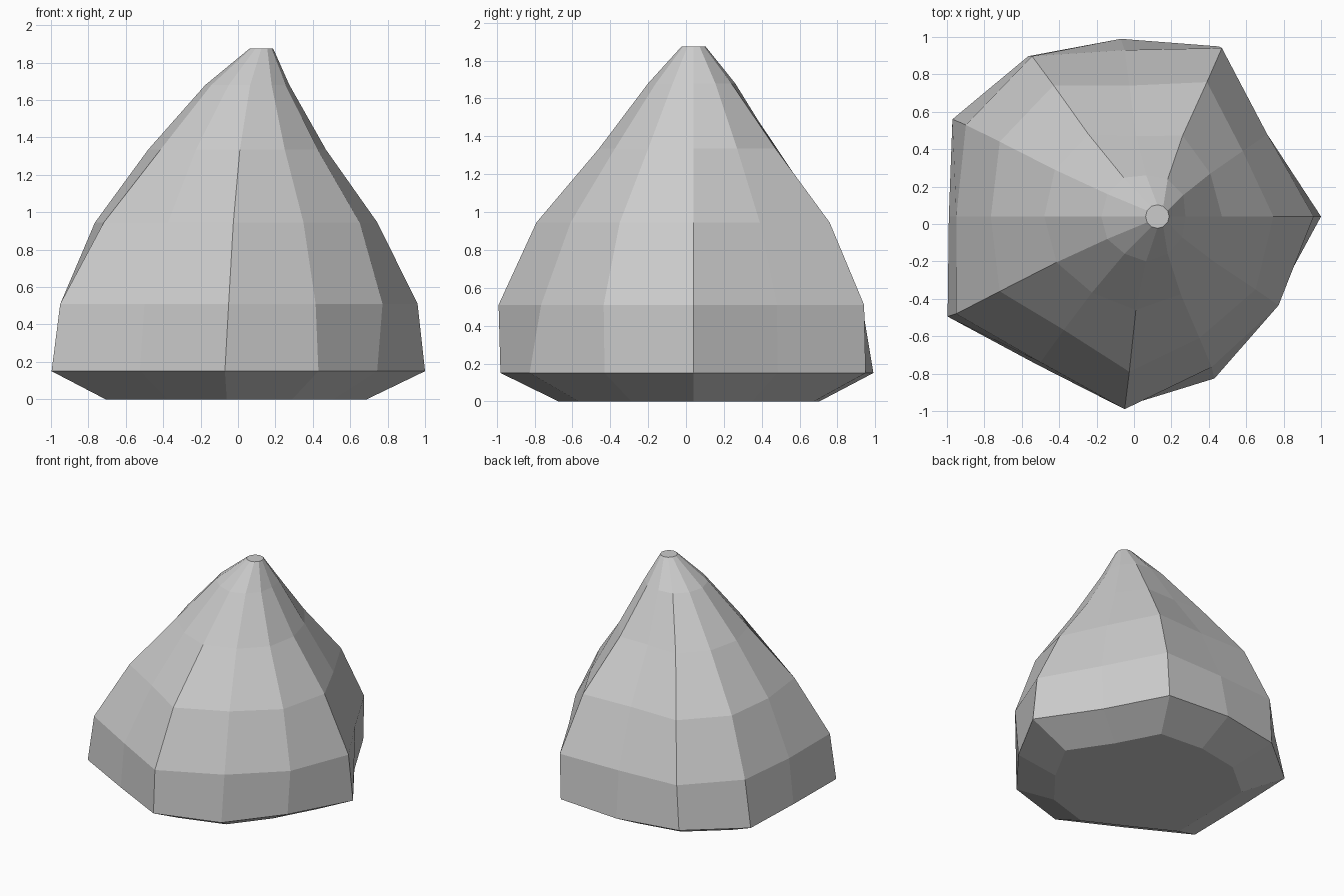
import bpy
import bmesh
from math import cos, sin, pi

SIDES = 12
CENTRE_Y = 0.04

default_cube = bpy.data.objects.get("Cube")
if default_cube:
    bpy.data.objects.remove(default_cube, do_unlink=True)


def make_material(name, colour):
    """Create one flat, matte material."""
    material = bpy.data.materials.new(name)
    material.use_nodes = True
    material.diffuse_color = colour
    shader = material.node_tree.nodes["Principled BSDF"]
    shader.inputs["Base Color"].default_value = colour
    shader.inputs["Roughness"].default_value = 0.9
    return material


def add_ring(bm, height, lean, radii):
    """Add one irregular ring of vertices; radii run counterclockwise from +x."""
    ring = []
    for index, radius in enumerate(radii):
        angle = 2 * pi * index / SIDES
        x = lean + radius * cos(angle)
        y = CENTRE_Y + radius * sin(angle)
        ring.append(bm.verts.new((x, y, height)))
    return ring


def bridge(bm, lower, upper):
    """Join two neighbouring rings with a band of quads."""
    for index in range(SIDES):
        following = (index + 1) % SIDES
        bm.faces.new((lower[index], lower[following],
                      upper[following], upper[index]))


# Irregular outlines of the rock, from the wide rim up to the neck
rim = [1.07, .89, 1.05, .95, .99, 1.04, .92, 1.07, .91, 1.02, 1, .94]
waist = [1.01, .88, 1.04, .89, .99, .98, .9, 1.04, .9, 1.03, .93, .95]
shoulder = [.77, .7, .83, .7, .81, .8, .74, .8, .7, .83, .75, .78]
upper_slope = [.46, .46, .5, .43, .51, .5, .49, .49, .47, .5, .48, .48]
neck = [.21, .23, .23, .22, .24, .24, .24, .24, .23, .24, .23, .22]
tip = [.063] * SIDES
foot = [radius * .7 for radius in rim]

# Each layer: height, sideways lean of its centre, outline
layers = [
    (0, -.06, foot),
    (.15, -.07, rim),
    (.51, -.05, waist),
    (.945, -.025, shoulder),
    (1.335, .01, upper_slope),
    (1.68, .065, neck),
    (1.875, .125, tip),
]

# Leaning, faceted rock with a flat foot and a blunt tip
bm = bmesh.new()
rings = [add_ring(bm, *layer) for layer in layers]
for lower, upper in zip(rings, rings[1:]):
    bridge(bm, lower, upper)
bm.faces.new(list(reversed(rings[0])))
bm.faces.new(rings[-1])
bmesh.ops.recalc_face_normals(bm, faces=bm.faces)

mesh = bpy.data.meshes.new("pointed_rock")
bm.to_mesh(mesh)
bm.free()
mesh.materials.append(make_material("stone grey", (.6, .6, .6, 1)))
rock = bpy.data.objects.new("pointed_rock", mesh)
bpy.context.collection.objects.link(rock)
